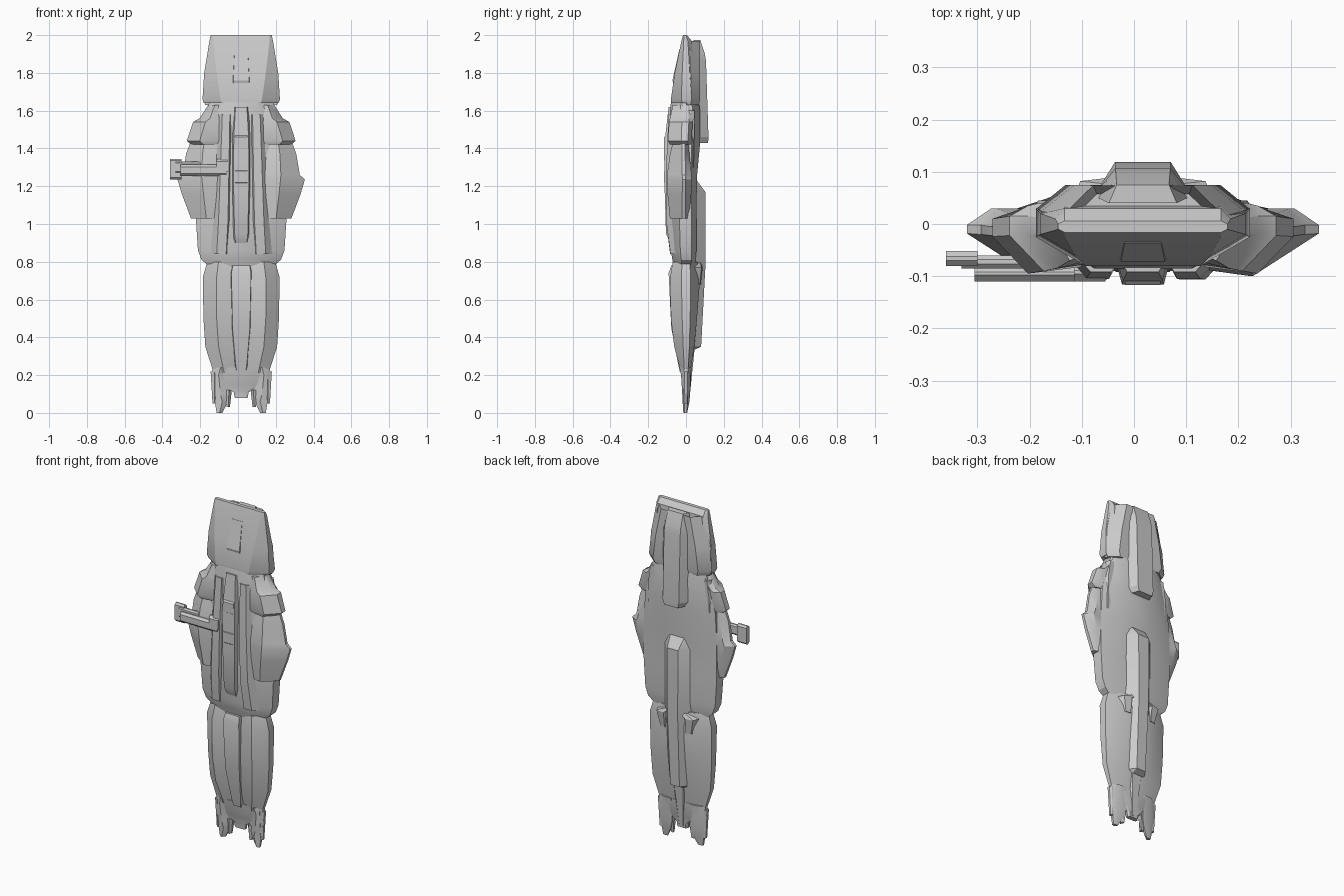
import bpy, bmesh, math

CX = 0.017  # symmetry axis of the ship


def loft(name, sections, mirror=False, axis='z', x0=CX, pocket=None, angle=28):
    """Skin polygon sections (position, [(a, b), ...]) along z or x."""
    bm = bmesh.new()
    rings = []
    for t, pts in sections:
        rings.append([bm.verts.new((a, b, t) if axis == 'z' else (t, a, b)) for a, b in pts])
    n = len(rings[0])
    for r, s in zip(rings, rings[1:]):
        for i in range(n):
            j = (i + 1) % n
            bm.faces.new((r[i], r[j], s[j], s[i]))
    top = bm.faces.new(rings[0])
    bm.faces.new(rings[-1][::-1])
    bmesh.ops.recalc_face_normals(bm, faces=bm.faces[:])
    if pocket:
        bmesh.ops.inset_region(bm, faces=[top], thickness=pocket[0])
        for v in top.verts:
            v.co.z -= pocket[1]
    me = bpy.data.meshes.new(name)
    bm.to_mesh(me)
    bm.free()
    ob = bpy.data.objects.new(name, me)
    ob.location.x = x0
    bpy.context.collection.objects.link(ob)
    if mirror:
        m = ob.modifiers.new("Mirror", 'MIRROR')
        m.use_mirror_merge = False
    bpy.ops.object.select_all(action='DESELECT')
    ob.select_set(True)
    bpy.context.view_layer.objects.active = ob
    bpy.ops.object.shade_smooth_by_angle(angle=math.radians(angle))
    return ob


def hull(z, w, wf, yf, ya, yb, wb, yk):
    """Eight-sided symmetric section: side w, front wf at yf, back wb at yk."""
    return z, [(-wf, yf), (wf, yf), (w, ya), (w, yb), (wb, yk), (-wb, yk), (-w, yb), (-w, ya)]


def ridge(z, wa, ya, wb, yb):
    """Trapezoid section from width wa at ya to width wb at yb."""
    return z, [(-wa, ya), (wa, ya), (wb, yb), (-wb, yb)]


def pod(z, xi, xf, xt, xb, yf, ya, yb, yk):
    """One-sided section: inner xi, front corner xf, tip xt, back corner xb."""
    return z, [(xi, yf + .015), (xf, yf), (xt, ya), (xt, yb), (xb, yk), (xi, yk)]


def block(name, x, y, z, ch=.01, **kw):
    """Chamfered bar running along x."""
    (a, b), (c, d) = y, z
    ring = [(a, c + ch), (a + ch, c), (b - ch, c), (b, c + ch),
            (b, d - ch), (b - ch, d), (a + ch, d), (a, d - ch)]
    return loft(name, [(t, ring) for t in x], axis='x', **kw)


# Bow: front shell rising to a thin lip, back shell with an open pocket
loft("bow_front_shell", [
    hull(2.00, .162, .150, -.016, -.010, .000, .150, .006),
    hull(1.97, .168, .150, -.024, -.012, .010, .150, .030),
    hull(1.80, .196, .130, -.060, -.020, .020, .150, .040),
    hull(1.66, .205, .110, -.080, -.025, .030, .150, .050),
    hull(1.64, .198, .105, -.078, -.020, .025, .140, .040)])
loft("bow_back_shell", [
    hull(1.97, .155, .150, .000, .004, .015, .095, .074),
    hull(1.80, .194, .150, .000, .004, .025, .130, .075),
    hull(1.66, .203, .150, .000, .004, .030, .148, .075),
    hull(1.63, .190, .150, .000, .004, .025, .135, .068)], pocket=(.018, .07))
loft("bow_front_panel", [
    ridge(1.92, .040, -.015, .035, -.036),
    ridge(1.76, .050, -.050, .042, -.072),
    ridge(1.74, .050, -.050, .042, -.066)])

# Main midsection
loft("mid_hull", [
    hull(1.70, .150, .080, -.070, -.020, .020, .100, .060),
    hull(1.61, .180, .090, -.085, -.030, .035, .110, .073),
    hull(1.42, .230, .100, -.088, -.030, .030, .110, .074),
    hull(1.25, .240, .100, -.090, -.035, .030, .110, .058),
    hull(1.03, .240, .110, -.090, -.035, .030, .110, .055),
    hull(0.86, .229, .115, -.080, -.030, .030, .100, .055),
    hull(0.81, .210, .110, -.072, -.025, .030, .090, .050),
    hull(0.76, .150, .090, -.060, -.020, .020, .080, .045)])

# Shoulder and flank pods
loft("shoulder_pod", [
    pod(1.63, .10, .140, .175, .16, -.070, -.015, .010, .040),
    pod(1.56, .10, .165, .220, .20, -.085, -.020, .015, .040),
    pod(1.54, .10, .190, .255, .22, -.090, -.022, .015, .035),
    pod(1.44, .10, .220, .288, .23, -.095, -.024, .010, .030),
    pod(1.42, .10, .200, .265, .22, -.085, -.020, .010, .025)], True)
loft("flank_pod", [
    pod(1.47, .10, .190, .255, .22, -.060, -.020, -.005, .010),
    pod(1.37, .10, .205, .292, .25, -.085, -.022, -.005, .018),
    pod(1.26, .10, .210, .310, .28, -.100, -.020, -.002, .030),
    pod(1.235, .10, .208, .337, .29, -.100, -.018, -.002, .030),
    pod(1.16, .10, .200, .315, .27, -.098, -.020, -.002, .028),
    pod(1.03, .10, .185, .266, .22, -.085, -.022, -.002, .015)], True)
loft("side_sponson", [
    pod(1.60, .12, .170, .195, .185, -.045, -.010, .025, .045),
    pod(1.50, .12, .180, .210, .200, -.045, -.010, .030, .045),
    pod(1.30, .12, .180, .210, .200, -.045, -.010, .030, .040)], True)

# Front ridges and keel
loft("front_rail", [
    (1.58, [(.045, -.07), (.06, -.092), (.10, -.092), (.12, -.07)]),
    (1.30, [(.050, -.07), (.065, -.105), (.11, -.105), (.14, -.07)]),
    (1.02, [(.055, -.07), (.070, -.106), (.12, -.106), (.15, -.07)]),
    (0.84, [(.060, -.05), (.080, -.084), (.13, -.082), (.17, -.05)])], True)
loft("front_keel", [
    ridge(1.62, .050, -.060, .030, -.092),
    ridge(1.48, .055, -.060, .038, -.108),
    ridge(1.40, .055, -.060, .040, -.116),
    ridge(1.18, .055, -.060, .040, -.113),
    ridge(0.95, .050, -.060, .035, -.106),
    ridge(0.90, .050, -.055, .030, -.085)])
for z in (1.50, 1.32):
    block("keel_module", (-.034, .034), (-.117, -.09), (z - .11, z - .03))

# Stern hull: two lobes with a core block between
loft("stern_lobe", [
    pod(0.80, .02, .120, .180, .08, -.070, -.020, .020, .060),
    pod(0.72, .02, .130, .203, .09, -.084, -.025, .025, .075),
    pod(0.50, .02, .130, .200, .09, -.080, -.020, .022, .058),
    pod(0.35, .02, .120, .190, .08, -.062, -.015, .018, .044),
    pod(0.21, .02, .090, .145, .06, -.026, -.008, .010, .022)], True)
loft("stern_core", [
    ridge(0.78, .060, .000, .045, -.078),
    ridge(0.74, .062, .000, .052, -.092),
    ridge(0.45, .058, .000, .046, -.078),
    ridge(0.26, .040, .000, .030, -.042),
    ridge(0.22, .030, .000, .024, -.034)])

# Back spines
loft("upper_spine", [
    ridge(1.975, .065, .040, .050, .075),
    ridge(1.90, .085, .050, .052, .100),
    ridge(1.86, .090, .060, .053, .106),
    ridge(1.46, .090, .060, .053, .119),
    ridge(1.43, .070, .050, .045, .117)])
loft("lower_spine", [
    ridge(1.23, .070, .040, .045, .058),
    ridge(1.17, .110, .030, .036, .102),
    ridge(0.78, .105, .030, .034, .103),
    ridge(0.35, .080, .010, .030, .080),
    ridge(0.335, .070, .010, .030, .045),
    ridge(0.09, .020, .000, .012, .020)])
loft("back_fairing", [
    ridge(0.82, .015, .030, .008, .070),
    (0.77, [(.05, .03), (.14, .03), (.12, .082), (.07, .088)]),
    (0.68, [(.05, .03), (.13, .03), (.10, .072), (.07, .078)])], True)

# Tail: central web and pronged thrusters
loft("tail_web", [
    hull(0.24, .150, .090, -.030, -.010, .010, .080, .028),
    hull(0.15, .120, .070, -.018, -.008, .010, .060, .025),
    hull(0.11, .040, .030, -.012, -.006, .008, .030, .020),
    hull(0.08, .034, .025, -.010, -.005, .008, .025, .018)])
loft("thruster", [
    pod(0.24, .06, .110, .150, .11, -.034, -.010, .010, .030),
    pod(0.20, .06, .120, .158, .12, -.026, -.010, .010, .025),
    pod(0.10, .06, .110, .150, .12, -.020, -.010, .010, .022),
    pod(0.06, .07, .100, .140, .11, -.018, -.008, .008, .018),
    pod(0.00, .10, .115, .130, .12, -.014, -.008, .004, .006)], True)
loft("thruster_prong", [
    pod(0.12, .050, .065, .085, .07, -.018, -.008, .008, .018),
    pod(0.03, .060, .068, .078, .07, -.014, -.006, .006, .010)], True)
loft("thruster_outer_prong", [
    pod(0.22, .110, .140, .162, .150, -.020, -.008, .008, .015),
    pod(0.05, .135, .142, .152, .148, -.012, -.006, .006, .010)], True)

# Side cannon on the left only
block("cannon_barrel", (-.305, -.06), (-.110, -.080), (1.255, 1.315), .012, x0=0)
block("cannon_breech", (-.115, -.055), (-.110, -.075), (1.265, 1.345), .014, x0=0)
block("cannon_mount_arm", (-.33, -.18), (-.085, -.060), (1.270, 1.330), .008, x0=0)
block("cannon_muzzle", (-.36, -.30), (-.080, -.052), (1.235, 1.345), .010, x0=0)
